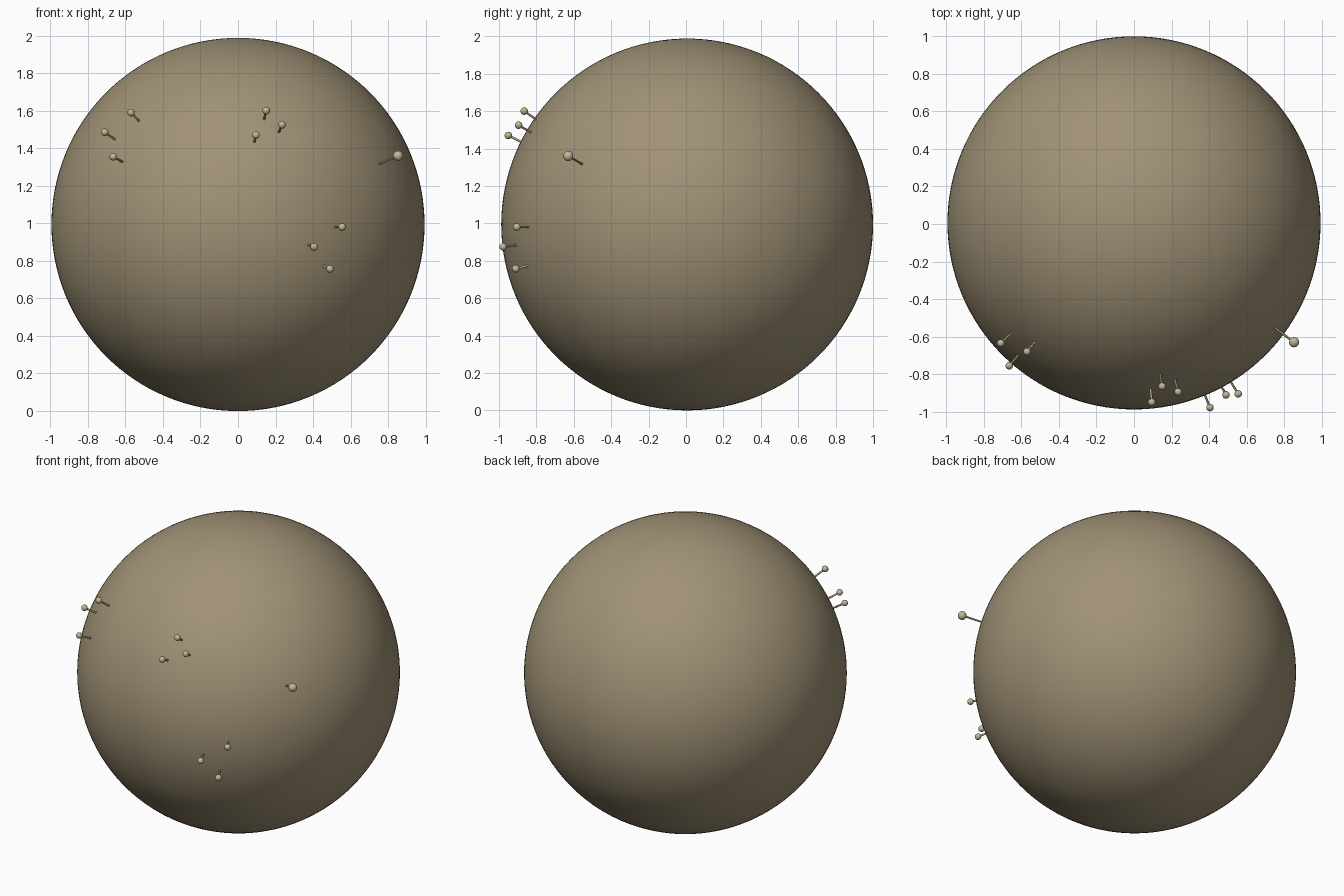
import bpy
from mathutils import Vector

cube = bpy.data.objects.get("Cube")
if cube:
    bpy.data.objects.remove(cube, do_unlink=True)

RADIUS = 0.994
CENTRE = Vector((0, 0.006, RADIUS))


def make_material(name, colour):
    mat = bpy.data.materials.new(name)
    mat.use_nodes = True
    mat.diffuse_color = colour
    mat.node_tree.nodes["Principled BSDF"].inputs["Base Color"].default_value = colour
    return mat


def finish(name, mat):
    obj = bpy.context.object
    obj.name = name
    obj.data.materials.append(mat)
    bpy.ops.object.shade_smooth_by_angle()
    return obj


def ball(name, centre, radius, segments, mat):
    bpy.ops.mesh.primitive_uv_sphere_add(
        segments=segments, ring_count=segments // 2, radius=radius, location=centre)
    return finish(name, mat)


def pin(name, head, head_radius, stem_radius):
    # Stem runs radially from just under the surface to the round head
    head = Vector(head)
    outward = (head - CENTRE).normalized()
    foot = CENTRE + outward * (RADIUS - 0.02)
    bpy.ops.mesh.primitive_cylinder_add(
        vertices=12, radius=stem_radius, depth=(head - foot).length,
        location=(head + foot) / 2, rotation=outward.to_track_quat("Z", "Y").to_euler())
    finish(name + "_stem", pale)
    ball(name + "_head", head, head_radius, 24, pale)


tan = make_material("dull tan", (0.352, 0.287, 0.181, 1))
pale = make_material("pale cream", (0.54, 0.48, 0.31, 1))

# Large round body
ball("body", CENTRE, RADIUS, 128, tan)

# Clusters of three small pins
clusters = {
    "right_pin": [(-0.71, -0.635, 1.485), (-0.57, -0.68, 1.59), (-0.665, -0.755, 1.355)],
    "upper_pin": [(0.15, -0.865, 1.6), (0.235, -0.895, 1.525), (0.095, -0.95, 1.47)],
    "lower_pin": [(0.555, -0.905, 0.98), (0.405, -0.978, 0.875), (0.49, -0.91, 0.757)],
}
for name, heads in clusters.items():
    for i, head in enumerate(heads, 1):
        pin(f"{name}_{i}", head, 0.02, 0.006)

# Single larger pin on the left
pin("large_pin", (0.853, -0.63, 1.36), 0.027, 0.006)
